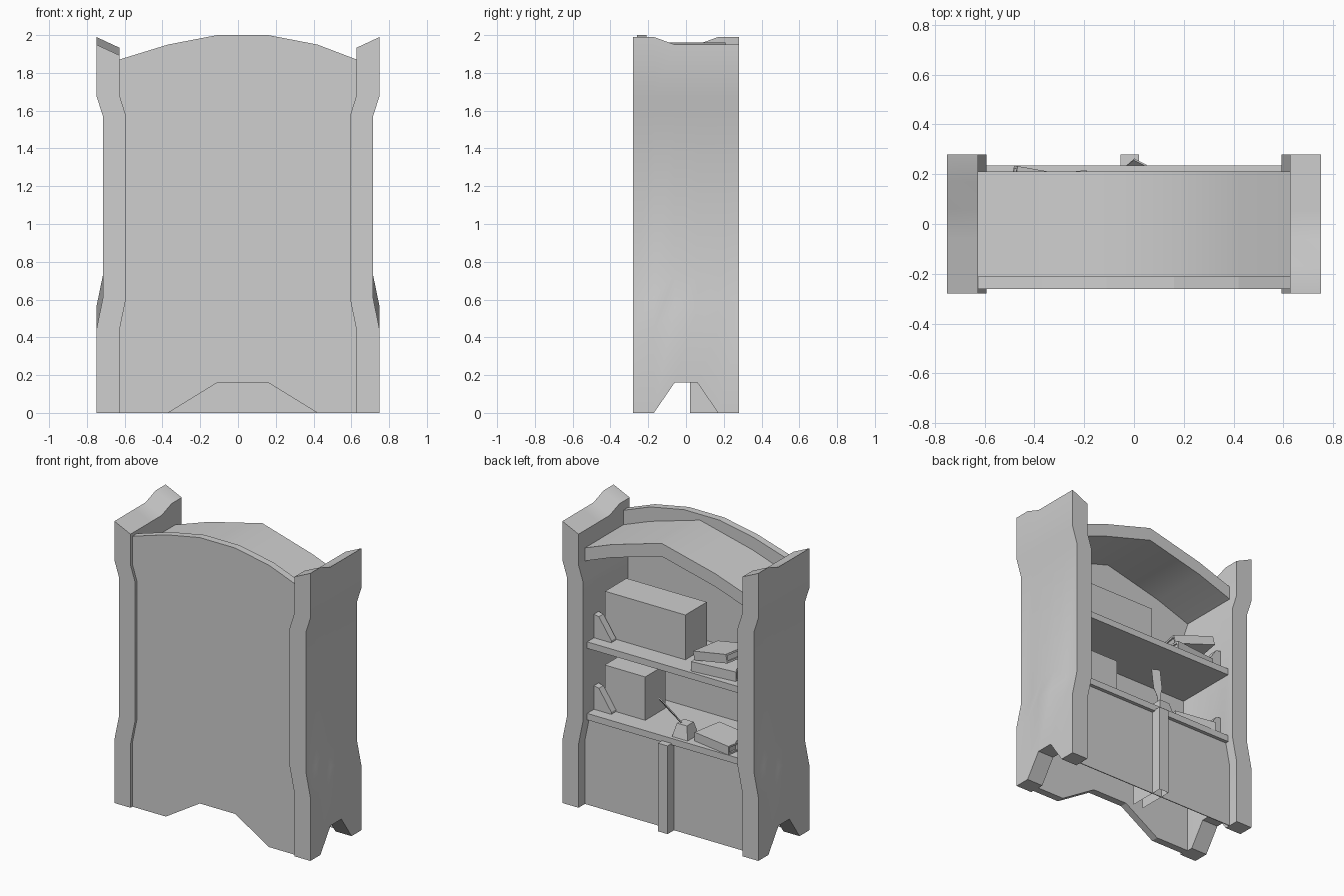
import bpy, bmesh, math
from mathutils import Vector

cube = bpy.data.objects.get("Cube")
if cube:
    bpy.data.objects.remove(cube, do_unlink=True)

COLOUR = (0.62, 0.62, 0.62, 1)
grey = bpy.data.materials.new("plain grey")
grey.use_nodes = True
grey.diffuse_color = COLOUR
grey.node_tree.nodes["Principled BSDF"].inputs["Base Color"].default_value = COLOUR


def loft(name, rings, smooth=False, open_sides=()):
    """Skin matching closed rings, cap both ends, drop faces turned to open_sides."""
    bm = bmesh.new()
    rows = [[bm.verts.new(p) for p in ring] for ring in rings]
    n = len(rows[0])
    for a, b in zip(rows, rows[1:]):
        for i in range(n):
            j = (i + 1) % n
            bm.faces.new((a[i], a[j], b[j], b[i]))
    bm.faces.new(rows[0])
    bm.faces.new(rows[-1])
    bmesh.ops.recalc_face_normals(bm, faces=bm.faces)
    bm.normal_update()
    unwanted = [f for f in bm.faces if any(f.normal.dot(Vector(d)) > 0.9 for d in open_sides)]
    bmesh.ops.delete(bm, geom=unwanted, context='FACES')
    mesh = bpy.data.meshes.new(name)
    bm.to_mesh(mesh)
    bm.free()
    mesh.materials.append(grey)
    obj = bpy.data.objects.new(name, mesh)
    bpy.context.collection.objects.link(obj)
    if smooth:
        bpy.ops.object.select_all(action='DESELECT')
        obj.select_set(True)
        bpy.context.view_layer.objects.active = obj
        bpy.ops.object.shade_smooth_by_angle()
    return obj


def plate_xz(name, outline, y0, y1, smooth=False, open_sides=()):
    return loft(name, [[(x, y, z) for x, z in outline] for y in (y0, y1)], smooth, open_sides)


def box(name, x0, x1, y0, y1, z0, z1, open_sides=()):
    return plate_xz(name, [(x0, z0), (x1, z0), (x1, z1), (x0, z1)], y0, y1,
                    open_sides=open_sides)


def book(name, centre, size, turn):
    """Closed book: two covers, a spine and a recessed page block."""
    w, d, h = (s / 2 for s in size)
    t = 0.012
    parts = [box(name + "_pages", -w + t, w - t, -d + t, d - t, -h + t, h - t),
             box(name + "_lower_cover", -w, w, -d, d, -h, -h + t),
             box(name + "_upper_cover", -w, w, -d, d, h - t, h),
             box(name + "_spine", -w, w, d - t, d, -h, h)]
    for part in parts:
        part.location = centre
        part.rotation_euler = [math.radians(a) for a in turn]


# Side panels: waisted, notched at the foot, stepped at the top
def side_panel(name, s):
    rings = []
    for y in (-0.28, -0.17, -0.06, 0.06, 0.17, 0.28):
        mid = abs(y) < 0.1
        foot = 0.16 if mid else 0
        lift = 0.12 if mid else 0
        top = 1.99 if y < -0.1 else 1.95
        profile = [(0.75, foot), (0.75, 0.44 + lift), (0.715, 0.61 + lift),
                   (0.715, 1.57), (0.75, 1.68), (0.75, top)]
        inner = [(x - 0.123, z) for x, z in profile[:-1]] + [(0.627, top - 0.057)]
        rings.append([(s * x, s * y, z) for x, z in profile + inner[::-1]])
    loft(name, rings, True)


side_panel("left_side_panel", 1)
side_panel("right_side_panel", -1)

# Tall arched board with a cut-out foot
plate_xz("arched_board", [
    (-0.63, 0), (-0.37, 0), (-0.11, 0.16), (0.16, 0.16), (0.42, 0), (0.63, 0),
    (0.63, 1.87), (0.42, 1.95), (0.16, 2.0), (-0.11, 2.0), (-0.37, 1.95), (-0.63, 1.87)],
    -0.26, -0.21)

# Faceted canopy over the shelves
arch = [(-0.63, 1.77), (-0.37, 1.86), (0.04, 1.96), (0.42, 1.85), (0.63, 1.77)]
plate_xz("canopy", arch + [(x, z - 0.09) for x, z in arch[::-1]], -0.21, 0.21, True)

# Shelves with a sloping bookend at each end
for label, top, half in (("lower", 0.645, 0.625), ("upper", 1.14, 0.595)):
    box(label + "_shelf", -half, half, -0.21, 0.235, top - 0.045, top)
    for side, s in (("left", 1), ("right", -1)):
        gusset = [(0.6, 0), (0.46, 0), (0.46, 0.015), (0.555, 0.155), (0.6, 0.165)]
        plate_xz(f"{label}_{side}_bookend", [(s * x, top + z) for x, z in gusset], 0.11, 0.16)

# Cupboard front and hollow central divider
box("cupboard_front", -0.63, 0.63, 0.204, 0.21, 0, 0.62)
box("cupboard_divider", -0.055, 0.02, 0.02, 0.28, 0, 0.61,
    open_sides=((0, 0, -1), (0, -1, 0)))

# Storage boxes
box("upper_storage_box", -0.065, 0.55, -0.135, 0.1, 1.14, 1.45)
box("lower_storage_box", 0.235, 0.545, -0.11, 0.11, 0.645, 0.945)

# Books
book("upper_book", (-0.34, 0.1, 1.173), (0.32, 0.2, 0.066), (0, 0, 6))
book("leaning_book", (-0.35, 0.1, 1.27), (0.3, 0.22, 0.06), (0, 14, -10))
book("lower_book", (-0.36, 0.1, 0.675), (0.3, 0.22, 0.06), (0, 0, -10))

# Ink pot: tapered square body
pot = Vector((-0.1, 0.15, 0.645))
loft("ink_pot", [[pot + Vector((a * r, b * r, z)) for a, b in ((1, 1), (-1, 1), (-1, -1), (1, -1))]
                 for r, z in ((0.06, 0), (0.038, 0.09))])

# Quill leaning out of the pot
start, end = Vector((-0.09, 0.15, 0.71)), Vector((0.025, 0.247, 0.9))
side = Vector((0.87, -0.45, 0)).normalized()
thick = (end - start).cross(side).normalized() * 0.004
rings = []
for f, w in ((0, 0.006), (0.3, 0.012), (0.5, 0.028), (1, 0.028)):
    p = start.lerp(end, f)
    rings.append([p + side * w + thick, p - side * w + thick,
                  p - side * w - thick, p + side * w - thick])
loft("quill", rings)
